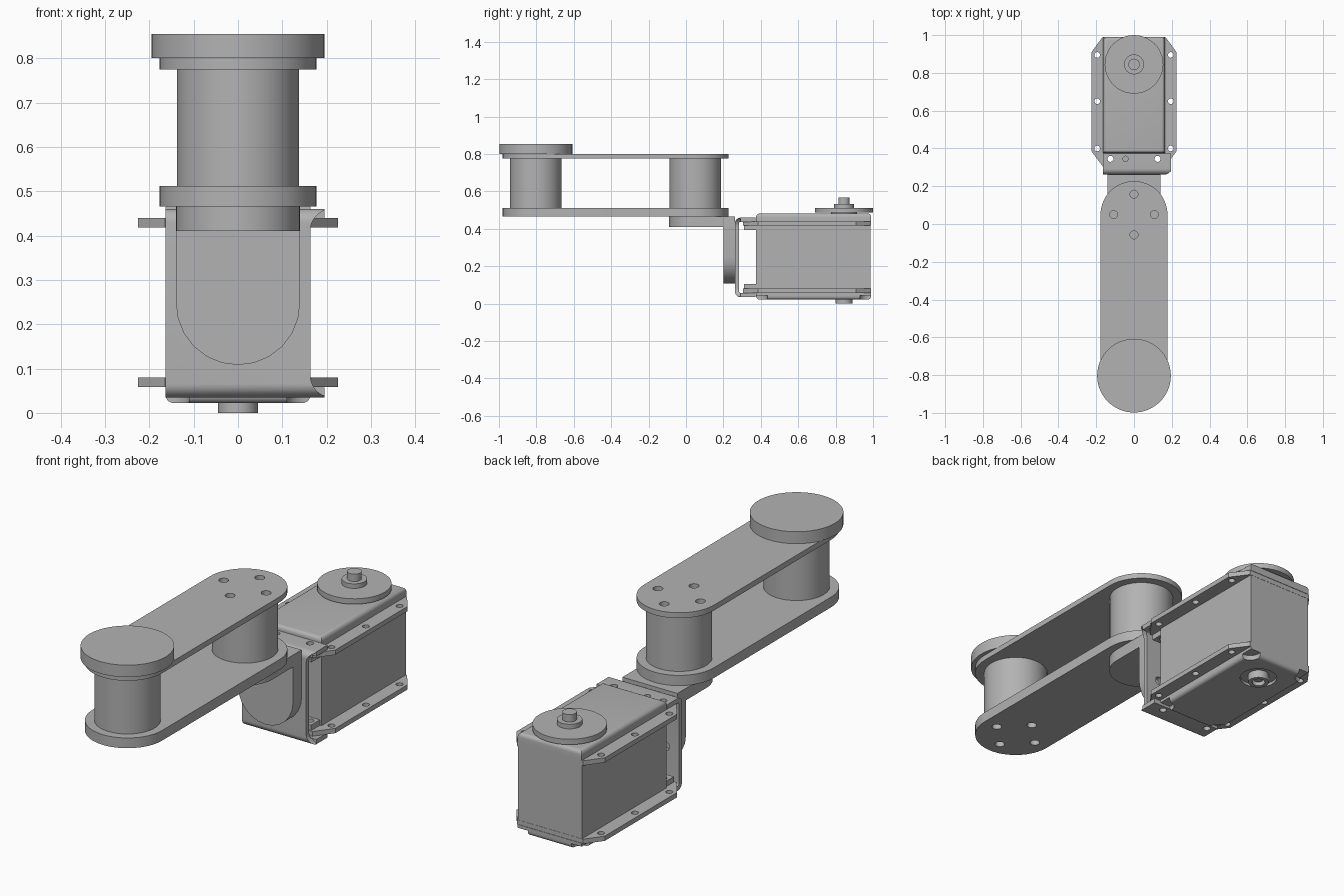
import bpy, bmesh, math
from mathutils import Matrix

cube = bpy.data.objects.get("Cube")
if cube:
    bpy.data.objects.remove(cube, do_unlink=True)

grey = bpy.data.materials.new("machine_grey")
grey.use_nodes = True
COLOUR = (0.45, 0.45, 0.45, 1)
grey.diffuse_color = COLOUR
grey.node_tree.nodes["Principled BSDF"].inputs["Base Color"].default_value = COLOUR

# Local (u, v, depth) axes of a profile for each extrusion direction
AXES = {
    "z": Matrix.Identity(4),
    "y": Matrix(((1, 0, 0, 0), (0, 0, 1, 0), (0, 1, 0, 0), (0, 0, 0, 1))),
    "x": Matrix(((0, 0, 1, 0), (1, 0, 0, 0), (0, 1, 0, 0), (0, 0, 0, 1))),
}


def arc(u, v, r, start, end, n=24):
    angles = [math.radians(start + (end - start) * i / n) for i in range(n + 1)]
    return [(u + r * math.cos(a), v + r * math.sin(a)) for a in angles]


def circle(u, v, r, n=48):
    return arc(u, v, r, 0, 360, n)[:-1]


def rect(u0, u1, v0, v1):
    return [(u0, v0), (u1, v0), (u1, v1), (u0, v1)]


def extrude(name, outline, low, high, holes=(), axis="z"):
    """Fill an outline, leave its holes open, and extrude it along an axis."""
    curve = bpy.data.curves.new(name, "CURVE")
    curve.dimensions = "2D"
    curve.fill_mode = "BOTH"
    curve.extrude = (high - low) / 2
    for loop in [outline, *holes]:
        spline = curve.splines.new("POLY")
        spline.points.add(len(loop) - 1)
        for point, (u, v) in zip(spline.points, loop):
            point.co = (u, v, 0, 1)
        spline.use_cyclic_u = True
    temp = bpy.data.objects.new(name, curve)
    bpy.context.collection.objects.link(temp)
    graph = bpy.context.evaluated_depsgraph_get()
    mesh = bpy.data.meshes.new_from_object(temp.evaluated_get(graph))
    bpy.data.objects.remove(temp, do_unlink=True)
    bm = bmesh.new()
    bm.from_mesh(mesh)
    bmesh.ops.translate(bm, verts=bm.verts, vec=(0, 0, (low + high) / 2))
    bm.transform(AXES[axis])
    bmesh.ops.remove_doubles(bm, verts=bm.verts, dist=1e-5)
    bmesh.ops.recalc_face_normals(bm, faces=bm.faces)
    bm.to_mesh(mesh)
    bm.free()
    mesh.materials.clear()
    mesh.materials.append(grey)
    obj = bpy.data.objects.new(name, mesh)
    bpy.context.collection.objects.link(obj)
    return obj


def apply_modifiers(obj):
    graph = bpy.context.evaluated_depsgraph_get()
    obj.data = bpy.data.meshes.new_from_object(obj.evaluated_get(graph))
    obj.modifiers.clear()


def cut(obj, cutters):
    for cutter in cutters:
        mod = obj.modifiers.new("cut", "BOOLEAN")
        mod.operation = "DIFFERENCE"
        mod.solver = "EXACT"
        mod.object = cutter
        apply_modifiers(obj)
        bpy.data.objects.remove(cutter, do_unlink=True)


def lid(name, z0, z1, top):
    """Box with its outer rim and upright corners rounded."""
    obj = extrude(name, rect(-0.163, 0.163, 0.375, 0.99), z0, z1)
    bm = bmesh.new()
    bm.from_mesh(obj.data)
    bmesh.ops.dissolve_limit(bm, angle_limit=0.01, verts=bm.verts, edges=bm.edges)
    rim = [e for e in bm.edges if all(abs(v.co.z - top) < 0.001 for v in e.verts)]
    bmesh.ops.bevel(bm, geom=rim, offset=0.018, segments=5, profile=0.5, affect="EDGES")
    bm.to_mesh(obj.data)
    bm.free()
    return obj


# Arm: two long rounded links, two posts and the end cap
FRONT, PIVOT = -0.803, 0.05
link = arc(0, PIVOT, 0.177, 0, 180, 32) + arc(0, FRONT, 0.177, 180, 360, 32)


def bolt_ring(y):
    return [circle(u, y + v, 0.021, 20)
            for u, v in ((0.108, 0), (-0.108, 0), (0, 0.108), (0, -0.108))]


extrude("lower_link", link, 0.465, 0.512, bolt_ring(FRONT))
extrude("upper_link", link, 0.775, 0.80, bolt_ring(PIVOT))
extrude("front_post", circle(0, FRONT, 0.138, 64), 0.512, 0.775)
extrude("rear_post", circle(0, PIVOT, 0.138, 64), 0.512, 0.775)
extrude("end_cap", circle(0, FRONT, 0.195, 64), 0.80, 0.855)

# Angle bracket joining the arm to the motor mount
extrude("angle_tab", [(0.14, 0.262), (-0.14, 0.262)] + arc(0, PIVOT, 0.14, 180, 360),
        0.41, 0.465)
extrude("angle_plate", [(0.14, 0.465), (-0.14, 0.465)] + arc(0, 0.248, 0.14, 180, 360, 12),
        0.20, 0.262, axis="y")

# Motor mount: bent sheet with a waisted right edge
R, T = 0.03, 0.022
outer = ([(0.372, 0.46)] + arc(0.262 + R, 0.46 - R, R, 90, 180, 8)
         + arc(0.262 + R, 0.035 + R, R, 180, 270, 8) + [(0.372, 0.035)])
inner = ([(0.372, 0.035 + T)] + arc(0.262 + R, 0.035 + R, R - T, 270, 180, 8)
         + arc(0.262 + R, 0.46 - R, R - T, 180, 90, 8) + [(0.372, 0.46 - T)])
mount = extrude("motor_mount", outer + inner, -0.163, 0.195, axis="x")
waist = (arc(0.213, 0.085, 0.05, 250, 180, 10) + arc(0.213, 0.41, 0.05, 180, 110, 10)
         + [(0.3, 0.47), (0.3, 0.02)])
cutters = [extrude("waist_cutter", waist, 0.2, 0.291, axis="y"),
           extrude("rivet_hole", circle(-0.045, 0.345, 0.014, 16), 0.40, 0.50)]
for side in (-1, 1):
    cutters.append(extrude("screw_hole", circle(side * 0.125, 0.345, 0.016, 20), 0, 0.5))
    cutters.append(extrude("back_hole", circle(side * 0.095, 0.22, 0.02, 20),
                           0.25, 0.32, axis="y"))
cut(mount, cutters)

# Motor body with mounting ears above and below
extrude("motor_body", rect(-0.163, 0.163, 0.373, 0.987), 0.055, 0.445)
half = [(0.165, 0.305), (0.225, 0.385), (0.225, 0.91), (0.168, 0.988)]
ear = half + [(-u, v) for u, v in reversed(half)]
ear_holes = [circle(side * 0.195, y, 0.015, 20)
             for side in (-1, 1) for y in (0.40, 0.65, 0.895)]
tongue_holes = [circle(side * 0.125, 0.345, 0.016, 20) for side in (-1, 1)]
for label, z, boss in (("upper", 0.418, 0.393), ("lower", 0.058, 0.08)):
    extrude(label + "_ears", ear, z, z + 0.022, ear_holes + tongue_holes)
    for side, hole in zip((-1, 1), tongue_holes):
        extrude(label + "_screw_boss", rect(side * 0.125 - 0.03, side * 0.125 + 0.03, 0.31, 0.376),
                boss, boss + 0.025, [hole])

# Lids
lid("top_lid", 0.44, 0.482, 0.482)
bottom = lid("bottom_lid", 0.022, 0.06, 0.022)
cut(bottom, [extrude("corner_cutter", circle(side * 0.16, y, 0.05, 32), 0, 0.045)
             for side in (-1, 1) for y in (0.385, 0.98)]
    + [extrude("recess_cutter", circle(0, 0.845, 0.08), 0, 0.036)])

# Output horn above and idler boss below
for name, radius, z0, z1 in (
        ("horn_collar", 0.07, 0.48, 0.49), ("horn_disc", 0.155, 0.487, 0.512),
        ("horn_hub", 0.053, 0.512, 0.533), ("horn_screw", 0.03, 0.533, 0.567)):
    extrude(name, circle(0, 0.845, radius), z0, z1)
extrude("idler_boss", circle(0, 0.845, 0.045), 0, 0.045, [circle(0, 0.845, 0.028)])
extrude("idler_screw", circle(0, 0.845, 0.018), 0.012, 0.045)

# Smooth the round walls and keep the edges crisp
bpy.ops.object.select_all(action="DESELECT")
for obj in bpy.context.collection.objects:
    if obj.type == "MESH" and grey.name in obj.data.materials:
        obj.select_set(True)
        bpy.context.view_layer.objects.active = obj
bpy.ops.object.shade_smooth_by_angle(angle=math.radians(32))
